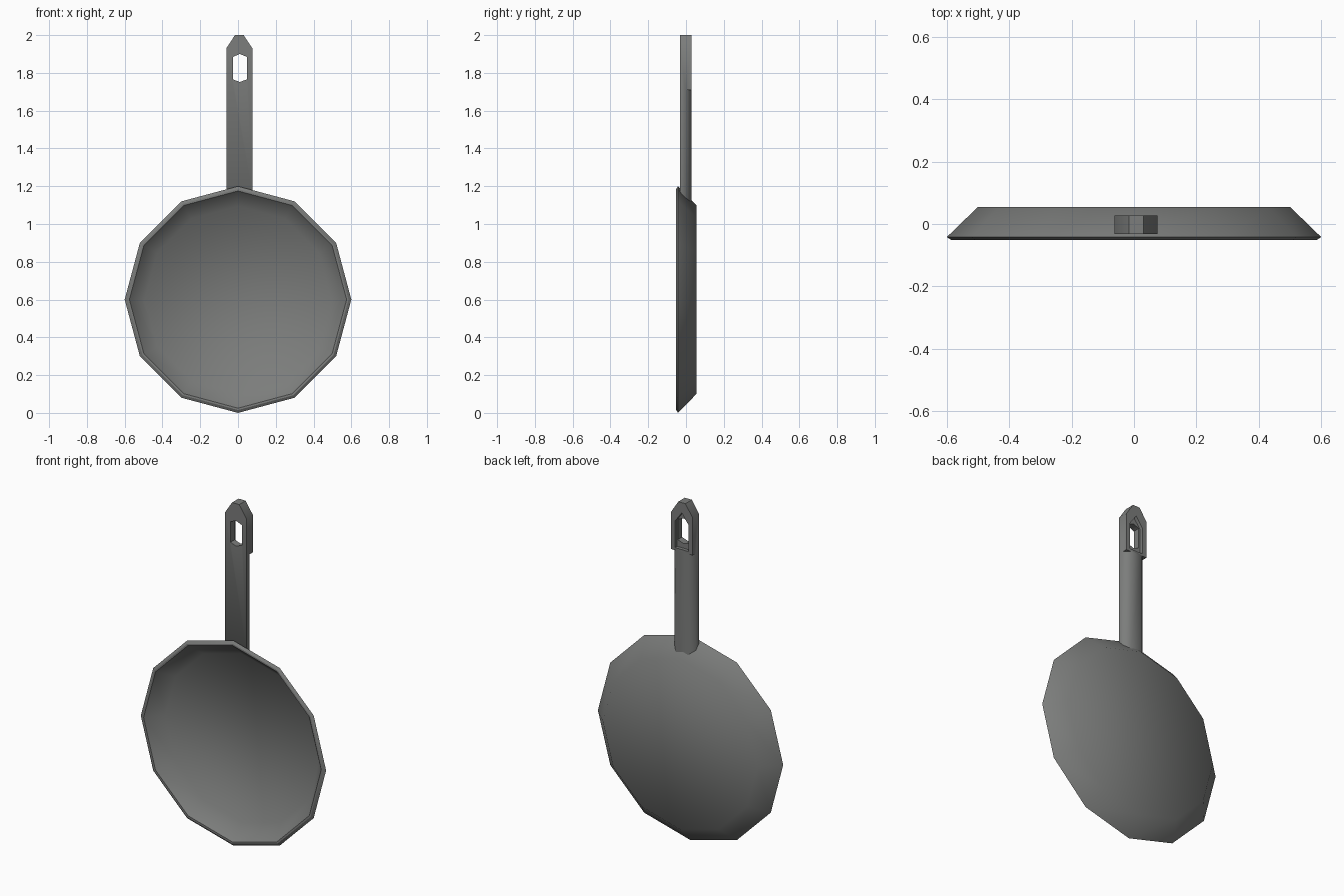
import bpy, bmesh, math

if "Cube" in bpy.data.objects:
    bpy.data.objects.remove(bpy.data.objects["Cube"])

iron = bpy.data.materials.new("cast iron grey")
iron.diffuse_color = (0.2, 0.205, 0.2, 1)
iron.use_nodes = True
iron.node_tree.nodes["Principled BSDF"].inputs["Base Color"].default_value = iron.diffuse_color


def add_object(name, bm):
    bmesh.ops.recalc_face_normals(bm, faces=bm.faces)
    me = bpy.data.meshes.new(name)
    bm.to_mesh(me)
    bm.free()
    ob = bpy.data.objects.new(name, me)
    bpy.context.collection.objects.link(ob)
    me.materials.append(iron)
    return ob


def prism(name, outline, y0, y1):
    """Extrude an x-z outline along y."""
    bm = bmesh.new()
    a = [bm.verts.new((x, y0, z)) for x, z in outline]
    b = [bm.verts.new((x, y1, z)) for x, z in outline]
    bm.faces.new(a)
    bm.faces.new(b[::-1])
    for i in range(len(a)):
        j = (i + 1) % len(a)
        bm.faces.new((a[i], b[i], b[j], a[j]))
    return add_object(name, bm)


# Pan: twelve-sided lathe about the y axis, back floor to inner floor
SIDES, CZ = 12, 0.6
profile = [(0.5, 0.055), (0.6, -0.042), (0.585, -0.052), (0.575, -0.052), (0.495, 0.035)]
bm = bmesh.new()
rings = []
for r, y in profile:
    rings.append([bm.verts.new((r * math.cos(2 * math.pi * i / SIDES), y,
                                CZ + r * math.sin(2 * math.pi * i / SIDES)))
                  for i in range(SIDES)])
for a, b in zip(rings, rings[1:]):
    for i in range(SIDES):
        j = (i + 1) % SIDES
        bm.faces.new((a[i], a[j], b[j], b[i]))
bm.faces.new(rings[0])
bm.faces.new(rings[-1])
for f in bm.faces:
    f.smooth = True
# Crisp rim edges, soft floor corners
for ring in rings[1:4]:
    for i in range(SIDES):
        bm.edges.get((ring[i], ring[(i + 1) % SIDES])).smooth = False
add_object("pan", bm)

# Handle: flat bar with a clipped top, foot slanted to follow the pan wall
X0, X1, MID = -0.062, 0.076, 0.007
handle = prism("handle", [(X0, 1.17), (X1, 1.17), (X1, 1.93), (0.03, 2.0),
                          (-0.016, 2.0), (X0, 1.93)], -0.032, 0.028)
for v in handle.data.vertices:
    if v.co.z < 1.2 and v.co.y > 0:
        v.co.z = 1.105

# Cutters: hanging hole, recess behind it, chamfers on the lower back corners
cutters = [
    prism("hole_cutter", [(-0.026, 1.765), (MID + 0.002, 1.752), (0.047, 1.765),
                          (0.047, 1.885), (MID + 0.002, 1.9), (-0.026, 1.885)], -0.1, 0.1),
    prism("recess_cutter", [(-0.036, 1.725), (0.052, 1.725), (0.052, 1.88),
                            (0.008, 1.94), (-0.036, 1.88)], 0.008, 0.1),
]
for side, x in ((-1, X0), (1, X1)):
    bm = bmesh.new()
    section = [(x + side * 0.03, -0.032), (x - side * 0.06, 0.058), (x + side * 0.03, 0.058)]
    face = bm.faces.new([bm.verts.new((px, py, 1.0)) for px, py in section])
    ext = bmesh.ops.extrude_face_region(bm, geom=[face])
    for g in ext["geom"]:
        if isinstance(g, bmesh.types.BMVert):
            g.co.z = 1.71
    cutters.append(add_object("chamfer_cutter", bm))

for c in cutters:
    c.hide_render = True
    m = handle.modifiers.new(c.name, 'BOOLEAN')
    m.object = c
    m.operation = 'DIFFERENCE'
    m.solver = 'EXACT'

# Apply the cuts, remove the cutters
bpy.context.view_layer.objects.active = handle
handle.select_set(True)
for m in list(handle.modifiers):
    bpy.ops.object.modifier_apply(modifier=m.name)
for c in cutters:
    bpy.data.objects.remove(c)
bpy.ops.object.shade_smooth_by_angle(angle=math.radians(50))
